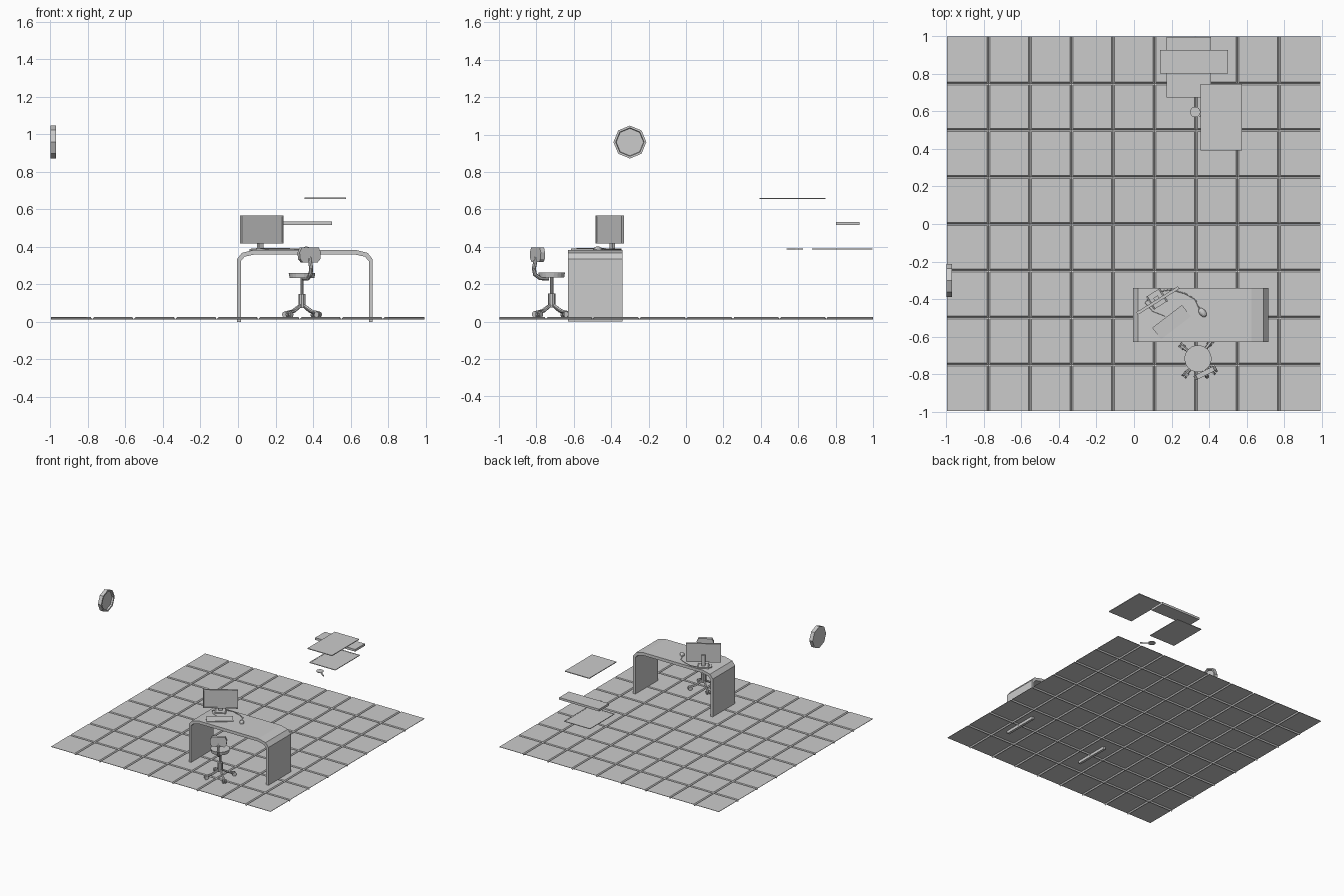
import bpy, bmesh, math
from mathutils import Matrix, Vector

if "Cube" in bpy.data.objects:
    bpy.data.objects.remove(bpy.data.objects["Cube"])

grey = bpy.data.materials.new("plain_grey")
grey.diffuse_color = (0.6, 0.6, 0.6, 1)
grey.use_nodes = True
grey.node_tree.nodes["Principled BSDF"].inputs["Base Color"].default_value = grey.diffuse_color


def finish(name, bm, mat=Matrix(), smooth=False):
    bmesh.ops.recalc_face_normals(bm, faces=bm.faces)
    bm.transform(mat)
    me = bpy.data.meshes.new(name)
    bm.to_mesh(me)
    bm.free()
    me.materials.append(grey)
    ob = bpy.data.objects.new(name, me)
    bpy.context.collection.objects.link(ob)
    if smooth:
        for p in me.polygons:
            p.use_smooth = True
    return ob


def place(x, y, z=0, deg=0):
    return Matrix.Translation((x, y, z)) @ Matrix.Rotation(math.radians(deg), 4, 'Z')


def box(name, lo, hi, mat=Matrix(), inset=0, depth=0, axis=None):
    """Box between two corners; optional recessed panel on the side facing axis."""
    bm = bmesh.new()
    bmesh.ops.create_cube(bm, size=1)
    for v in bm.verts:
        v.co = [l + (h - l) * (c + 0.5) for l, h, c in zip(lo, hi, v.co)]
    if axis:
        bm.normal_update()
        f = [f for f in bm.faces if f.normal.dot(Vector(axis)) > 0.9]
        bmesh.ops.inset_region(bm, faces=f, thickness=inset)
        bmesh.ops.inset_region(bm, faces=f, thickness=0.001, depth=-depth)
    return finish(name, bm, mat)


def prism(name, pts, a, b, mat=Matrix()):
    """Extrude an XZ outline from y = a to y = b."""
    bm = bmesh.new()
    f = bm.faces.new([bm.verts.new((x, a, z)) for x, z in pts])
    r = bmesh.ops.extrude_face_region(bm, geom=[f])
    for v in r['geom']:
        if isinstance(v, bmesh.types.BMVert):
            v.co.y = b
    return finish(name, bm, mat)


def cyl(name, r1, r2, z0, z1, mat=Matrix(), n=16):
    bm = bmesh.new()
    bmesh.ops.create_cone(bm, cap_ends=True, segments=n, radius1=r1, radius2=r2, depth=z1 - z0)
    return finish(name, bm, mat @ Matrix.Translation((0, 0, (z0 + z1) / 2)))


def tube(name, pts, r, mat=Matrix(), n=6):
    """Round bar swept along a path."""
    bm = bmesh.new()
    pts = [Vector(p) for p in pts]
    rings = []
    for i, p in enumerate(pts):
        d = (pts[min(i + 1, len(pts) - 1)] - pts[max(i - 1, 0)]).normalized()
        u = d.cross(Vector((0.31, 0.2, 0.9))).normalized()
        w = d.cross(u)
        rings.append([bm.verts.new(p + r * (u * math.cos(t) + w * math.sin(t)))
                      for t in (2 * math.pi * k / n for k in range(n))])
    for a, b in zip(rings, rings[1:]):
        for k in range(n):
            bm.faces.new((a[k], a[(k + 1) % n], b[(k + 1) % n], b[k]))
    bm.faces.new(rings[0])
    bm.faces.new(rings[-1])
    return finish(name, bm, mat)


# Tiled floor: one sheet, 9 x 8 tiles, V-shaped grooves between them
def stations(lo, hi, n, w):
    out = [(lo, False)]
    for i in range(1, n):
        c = lo + (hi - lo) * i / n
        out += [(c - w, False), (c, True), (c + w, False)]
    return out + [(hi, False)]


xs, ys = stations(-0.998, 0.994, 9, 0.008), stations(-0.998, 1.0, 8, 0.008)
bm = bmesh.new()
grid = [[bm.verts.new((x, y, 0.015 if gx or gy else 0.025)) for y, gy in ys] for x, gx in xs]
for a, b in zip(grid, grid[1:]):
    for j in range(len(ys) - 1):
        bm.faces.new((a[j], b[j], b[j + 1], a[j + 1]))
floor = finish("tiled_floor", bm)
sol = floor.modifiers.new("thickness", 'SOLIDIFY')
sol.thickness, sol.offset = 0.003, -1

# Desk: bent board with faceted corners
cx = 0.356
half = [(0.361, 0), (0.361, 0.335), (0.335, 0.368), (0.27, 0.384)]
inner = [(0.265, 0.360), (0.32, 0.348), (0.341, 0.325), (0.341, 0)]
right = [(cx + x, z) for x, z in half]
left = [(cx - x, z) for x, z in reversed(half)]
under_l = [(cx - x, z) for x, z in reversed(inner)]
under_r = [(cx + x, z) for x, z in inner]
prism("desk", right + left + under_l + under_r, -0.63, -0.34)

# Monitor, turned to the front right
M = place(0.127, -0.408, 0, 32)
box("monitor", (-0.131, -0.008, 0.417), (0.131, 0.008, 0.568), M, 0.009, 0.004, (0, -1, 0))
box("monitor_neck", (-0.014, 0.008, 0.388), (0.014, 0.024, 0.48), M)
prism("monitor_base", [(-0.045, 0.382), (0.045, 0.382), (0.035, 0.392), (-0.035, 0.392)],
      -0.03, 0.05, M)

# Keyboard: shallow wedge
bm = bmesh.new()
bmesh.ops.create_cube(bm, size=1)
for v in bm.verts:
    top = 0.390 + (0.005 if v.co.y > 0 else 0)
    v.co = (v.co.x * 0.2, v.co.y * 0.077, top if v.co.z > 0 else 0.383)
finish("keyboard", bm, place(0.2, -0.523, 0, 37.5))

# Mouse and cables
bm = bmesh.new()
bmesh.ops.create_uvsphere(bm, u_segments=10, v_segments=6, radius=1)
bmesh.ops.scale(bm, vec=(0.029, 0.018, 0.016), verts=bm.verts)
finish("mouse", bm, place(0.365, -0.472, 0.386, -50))
tube("mouse_cable", [(0.35, -0.455, 0.387), (0.325, -0.40, 0.386), (0.27, -0.37, 0.386),
                     (0.20, -0.35, 0.386), (0.13, -0.36, 0.386)], 0.003)
tube("keyboard_cable", [(0.165, -0.49, 0.383), (0.10, -0.465, 0.383), (0.06, -0.42, 0.383),
                        (0.10, -0.37, 0.383)], 0.0025)

# Office chair
C = place(0.341, -0.718, 0, 27)
cyl("chair_seat", 0.067, 0.072, 0.235, 0.262, C, 20)
cyl("chair_stem", 0.009, 0.009, 0.14, 0.236, C, 10)
cyl("chair_column", 0.020, 0.020, 0.075, 0.15, C, 10)
back = [(-0.045, 0.318), (0.045, 0.318), (0.06, 0.335), (0.064, 0.37), (0.05, 0.397),
        (-0.05, 0.397), (-0.064, 0.37), (-0.06, 0.335)]
prism("chair_backrest", back, -0.098, -0.072, C)
path = [(-0.02, 0.230), (-0.07, 0.232), (-0.10, 0.252), (-0.107, 0.285), (-0.092, 0.345)]
tube("chair_back_arm", [(0, y, z) for y, z in path], 0.011, C, 8)
for i in range(4):
    L = C @ Matrix.Rotation(math.radians(25 + 90 * i), 4, 'Z')
    tube("chair_leg_%d" % (i + 1), [(0.008, 0, 0.09), (0.065, 0, 0.058), (0.115, 0, 0.048)],
         0.009, L)
    for s in (-1, 1):
        W = L @ Matrix.Translation((0.108, s * 0.009, 0.039)) @ Matrix.Rotation(math.pi / 2, 4, 'X')
        cyl("chair_caster_%d" % (i + 1), 0.016, 0.016, -0.005, 0.005, W, 10)

# Octagonal wall clock with a sunken dial
bm = bmesh.new()
bmesh.ops.create_cone(bm, cap_ends=True, segments=8, radius1=0.088, radius2=0.088, depth=0.03)
bm.normal_update()
dial = [f for f in bm.faces if f.normal.z > 0.9]
bmesh.ops.inset_region(bm, faces=dial, thickness=0.012)
bmesh.ops.inset_region(bm, faces=dial, thickness=0.003, depth=-0.014)
finish("wall_clock", bm, Matrix.Translation((-0.985, -0.30, 0.96))
       @ Matrix.Rotation(math.pi / 2, 4, 'Y'))

# Floating boards at the back right
box("upper_board", (0.355, 0.393, 0.656), (0.577, 0.747, 0.662))
box("shelf", (0.138, 0.803, 0.516), (0.501, 0.928, 0.534))
box("lower_board", (0.174, 0.675, 0.386), (0.410, 0.996, 0.391), Matrix(), 0.011, 0.001, (0, 0, 1))

# Small round paddle with a handle
cyl("paddle_disc", 0.028, 0.028, 0.386, 0.391, place(0.326, 0.597), 16)
box("paddle_handle", (0.026, -0.005, 0.386), (0.09, 0.005, 0.391), place(0.326, 0.597, 0, -38))
